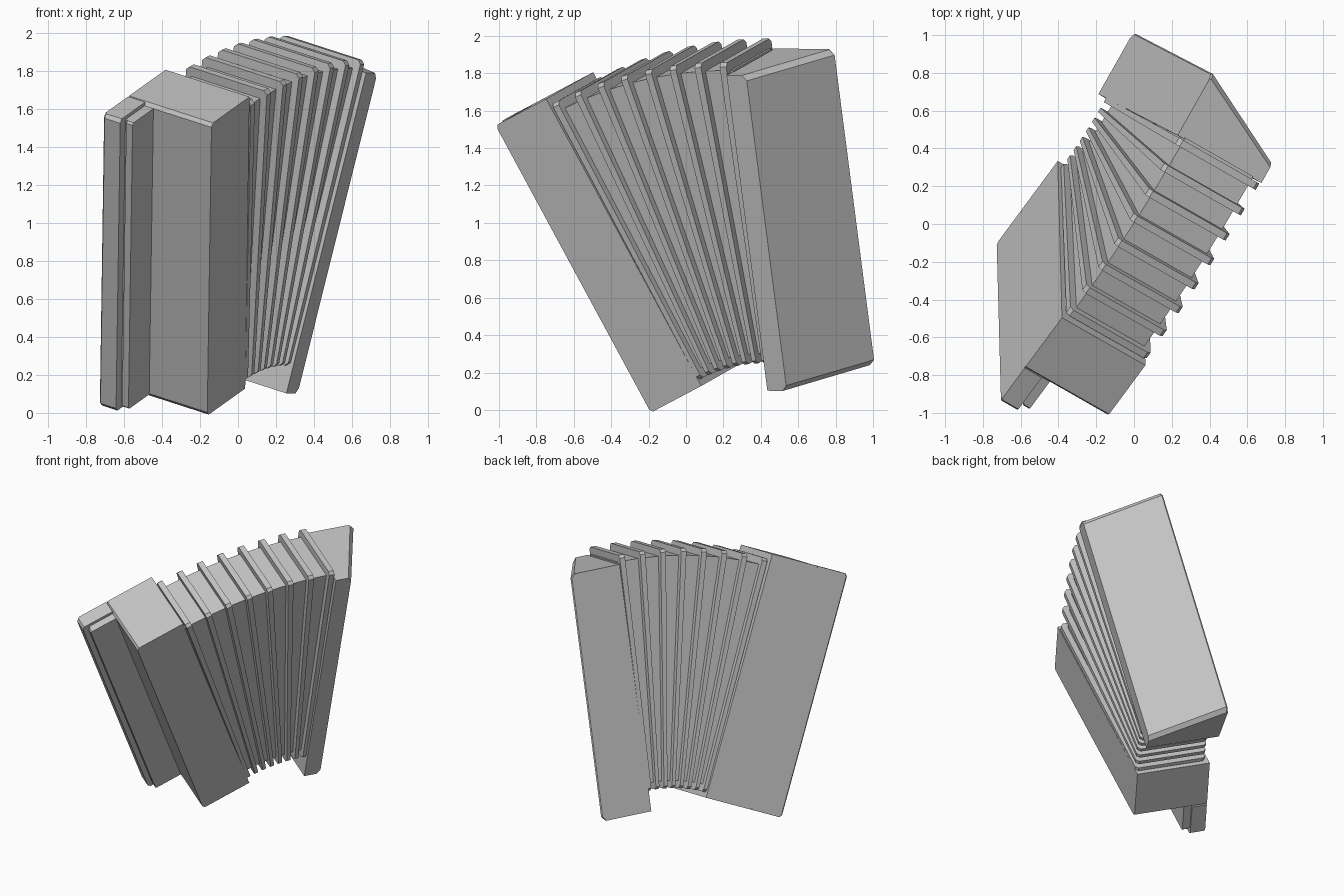
import bpy, bmesh, math
from mathutils import Vector

if "Cube" in bpy.data.objects:
    bpy.data.objects.remove(bpy.data.objects["Cube"])

# Instrument frame: T across the fan, L along the blocks, D front to back; C is the fan pivot
T = Vector((.5476, .749, .375)).normalized()
L = Vector((.017, -.470, .8825))
L = (L - T * L.dot(T)).normalized()
D = L.cross(T)
C = Vector((.025, .555, -.747))
START, END = -1.1, 23.5      # fan angles of the two blocks

grey = bpy.data.materials.new("plain grey")
grey.diffuse_color = (.55, .55, .55, 1)
grey.use_nodes = True
grey.node_tree.nodes["Principled BSDF"].inputs["Base Color"].default_value = grey.diffuse_color


def at(angle, s, d, r):
    """World point: s across, d deep, r from the pivot, in the frame turned by angle."""
    a = math.radians(angle)
    t2 = T * math.cos(a) - L * math.sin(a)
    l2 = L * math.cos(a) + T * math.sin(a)
    return C + t2 * s + D * d + l2 * r


def loft(name, rings):
    """Closed solid through rings of equal point count."""
    bm = bmesh.new()
    vs = [[bm.verts.new(p) for p in ring] for ring in rings]
    n = len(vs[0])
    for a, b in zip(vs, vs[1:]):
        for i in range(n):
            j = (i + 1) % n
            bm.faces.new((a[i], a[j], b[j], b[i]))
    bm.faces.new(vs[0])
    bm.faces.new(vs[-1])
    bmesh.ops.recalc_face_normals(bm, faces=bm.faces)
    me = bpy.data.meshes.new(name)
    bm.to_mesh(me)
    bm.free()
    me.materials.append(grey)
    ob = bpy.data.objects.new(name, me)
    bpy.context.collection.objects.link(ob)
    return ob


def block(name, angle, r0, r1, mid, end, c=.03):
    """Prism along L whose profile (s, d) shrinks to 'end' at both ends as a chamfer."""
    steps = ((r0, end), (r0 + c, mid), (r1 - c, mid), (r1, end))
    return loft(name, [[at(angle, s, d, r) for s, d in prof] for r, prof in steps])


# Front block, lightly chamfered along its outer face
block("treble_block", START, .995, 2.74,
      [(-.365, 0), (0, 0), (0, .528), (-.365, .528)],
      [(-.35, 0), (0, 0), (0, .528), (-.35, .528)], .02)

# Keyboard shelf and the thinner key strip in front of it
block("keyboard_shelf", START, .995, 2.74,
      [(-.60, .42), (-.36, .42), (-.36, .528), (-.59, .528), (-.60, .518)],
      [(-.585, .42), (-.36, .42), (-.36, .528), (-.575, .528), (-.585, .518)], .02)
block("key_strip", START, 1.01, 2.72,
      [(-.565, .365), (-.34, .365), (-.34, .405), (-.565, .405)],
      [(-.555, .365), (-.34, .365), (-.34, .405), (-.555, .405)], .01)
block("key_strip_root", START, 1.01, 2.72,
      [(-.55, .40), (-.34, .40), (-.34, .425), (-.55, .425)],
      [(-.55, .40), (-.34, .40), (-.34, .425), (-.55, .425)], .01)

# Rear block with a slanted outer face
block("bass_block", END, .888, 2.64,
      [(0, -.02), (.12, -.02), (.375, .50), (.368, .51), (0, .51)],
      [(0, -.02), (.095, -.02), (.345, .50), (.34, .51), (0, .51)])

# Bellows core swept round the pivot
fins = [-.4 + i * 3.33 for i in range(8)]
loft("bellows_core", [[at(a, 0, d, r) for d, r in
                       ((.04, 1.08), (.04, 2.65), (.47, 2.65), (.47, 1.08))]
                      for a in [START - .2] + fins + [END + .2]])

# Bellows ridges: thin frames with clipped corners, slimmer toward the pivot
R0, R1, DB, K = 1.03, 2.70, .508, .02
outline = [(K, R0), (0, R0 + K), (0, R1 - K), (K, R1),
           (DB - K, R1), (DB, R1 - K), (DB, R0 + K), (DB - K, R0)]
for i, a in enumerate(fins):
    loft(f"bellows_ridge_{i + 1}",
         [[at(a, side * (.013 if r < 2 else .02), d, r) for d, r in outline]
          for side in (-1, 1)])
